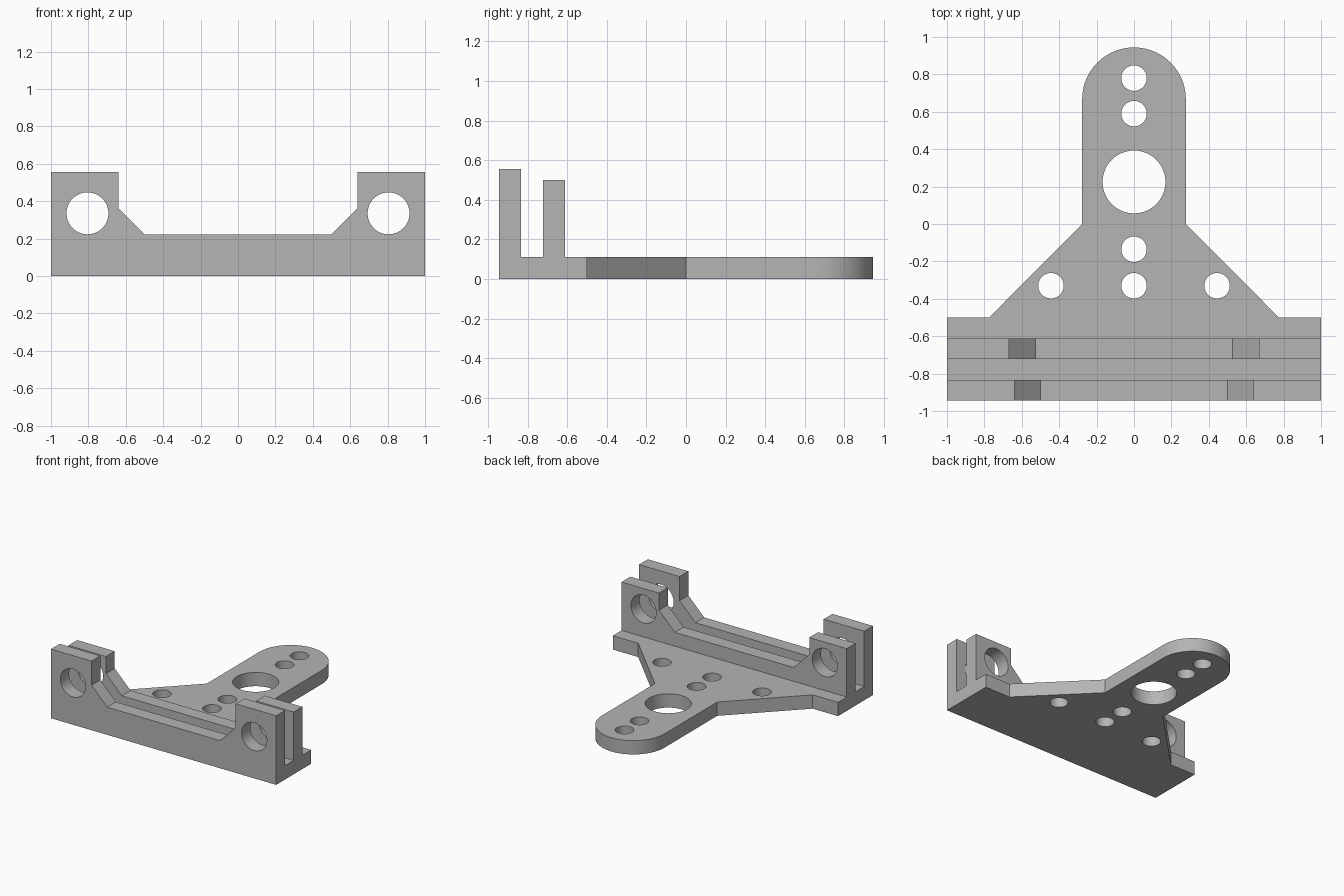
import bpy, bmesh, math
from mathutils import Vector

cube = bpy.data.objects.get("Cube")
if cube:
    bpy.data.objects.remove(cube, do_unlink=True)

grey = bpy.data.materials.new("plain_grey")
grey.use_nodes = True
colour = (0.46, 0.46, 0.46, 1)
grey.diffuse_color = colour
grey.node_tree.nodes["Principled BSDF"].inputs["Base Color"].default_value = colour


def prism(name, points, start, end, upright=False):
    """Extrude a 2D outline along z, or along y when upright (outline is x, z)."""
    place = (lambda a, b, t: (a, t, b)) if upright else (lambda a, b, t: (a, b, t))
    bm = bmesh.new()
    face = bm.faces.new([bm.verts.new(place(a, b, start)) for a, b in points])
    out = bmesh.ops.extrude_face_region(bm, geom=[face])
    verts = [v for v in out["geom"] if isinstance(v, bmesh.types.BMVert)]
    bmesh.ops.translate(bm, verts=verts, vec=Vector(place(0, 0, end - start)))
    bmesh.ops.recalc_face_normals(bm, faces=bm.faces)
    mesh = bpy.data.meshes.new(name)
    bm.to_mesh(mesh)
    bm.free()
    mesh.materials.append(grey)
    ob = bpy.data.objects.new(name, mesh)
    bpy.context.collection.objects.link(ob)
    return ob


def arc(cx, cy, r, sweep, n):
    return [(cx + r * math.cos(sweep * i / n), cy + r * math.sin(sweep * i / n))
            for i in range(n)]


def circle(cx, cy, r, n=64):
    return arc(cx, cy, r, math.tau, n)


def mirrored(half):
    """Complete a right-hand outline with its mirror image."""
    return half + [(-x, y) for x, y in reversed(half)]


def combine(target, tool, operation):
    mod = target.modifiers.new(operation.lower(), "BOOLEAN")
    mod.operation, mod.solver, mod.object = operation, "EXACT", tool
    bpy.context.view_layer.objects.active = target
    bpy.ops.object.modifier_apply(modifier=mod.name)
    bpy.data.objects.remove(tool, do_unlink=True)


THICK, FRONT, BACK = 0.111, -0.944, 0.944
ARM = 0.277

# Base plate: wide foot, tapered shoulders and round-ended arm
half = [(1, FRONT), (1, -0.5), (0.775, -0.5), (ARM, 0)]
arm_end = arc(0, BACK - ARM, ARM, math.pi, 48)
outline = half + arm_end + [(-ARM, BACK - ARM)] + [(-x, y) for x, y in reversed(half)]
bracket = prism("mounting_bracket", outline, 0, THICK)

# Two upright walls with raised ears at both ends
for y, top, inner in ((FRONT, 0.555, 0.64), (-0.722, 0.5, 0.667)):
    profile = mirrored([(1, 0), (1, top), (inner, top), (inner, 0.362), (inner - 0.14, 0.222)])
    combine(bracket, prism("wall", profile, y, y + THICK, True), "UNION")

# Screw holes and the large hole through the base
small = 0.068
holes = [(0, y, small) for y in (0.78, 0.59, -0.135, -0.33)]
holes += [(0.444, -0.33, small), (-0.444, -0.33, small), (0, 0.225, 0.168)]
for x, y, r in holes:
    combine(bracket, prism("hole_cutter", circle(x, y, r), -0.1, 0.2), "DIFFERENCE")

# Rod holes through both walls
for side in (-1, 1):
    rod = prism("rod_cutter", circle(side * 0.805, 0.335, 0.112), -1.1, -0.55, True)
    combine(bracket, rod, "DIFFERENCE")

# Smooth round walls, crisp edges
bpy.ops.object.select_all(action="DESELECT")
bracket.select_set(True)
bpy.context.view_layer.objects.active = bracket
bpy.ops.object.shade_smooth_by_angle(angle=math.radians(30))
